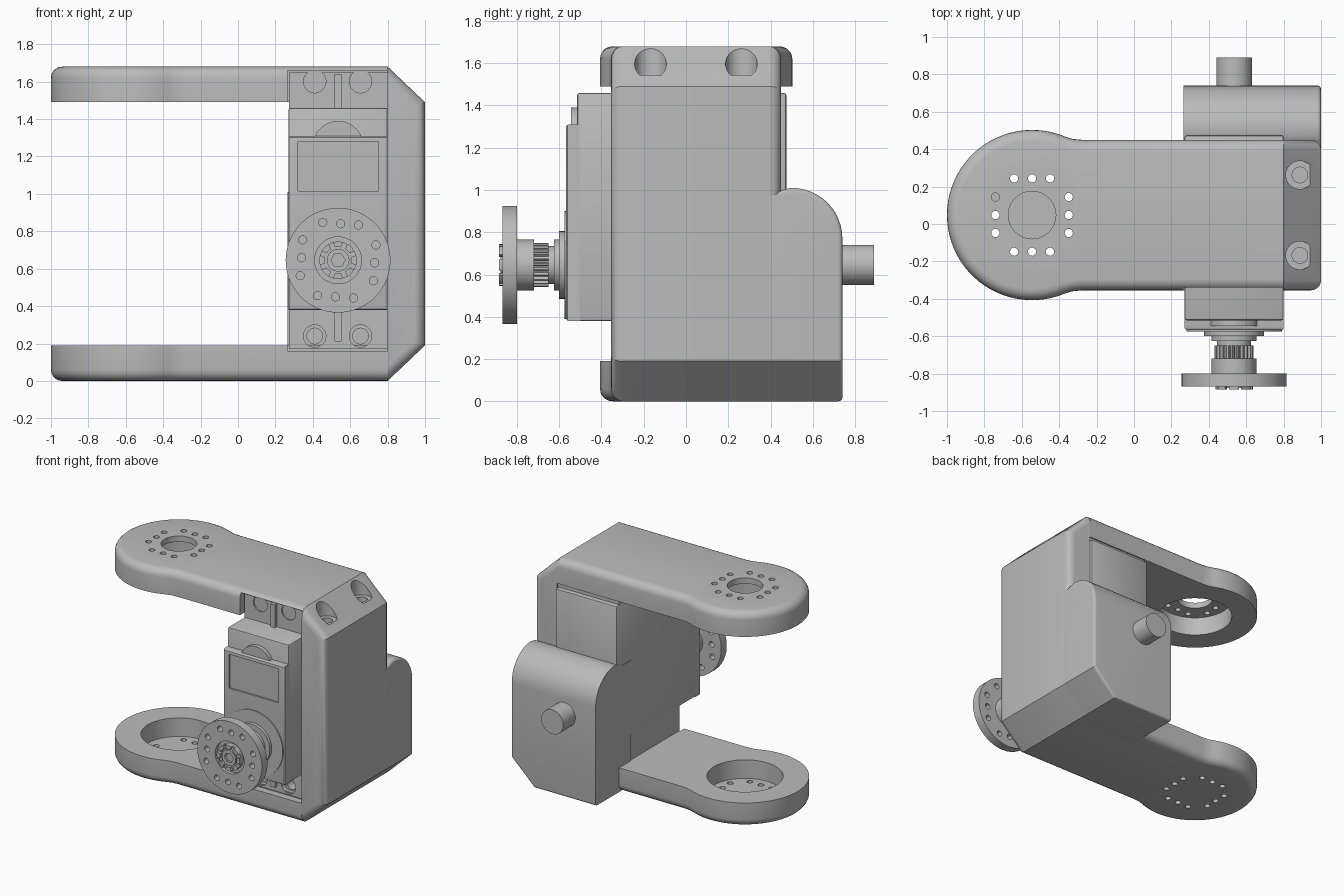
import bpy, bmesh
from math import sin, cos, pi, radians, asin

if "Cube" in bpy.data.objects:
    bpy.data.objects.remove(bpy.data.objects["Cube"])

grey = bpy.data.materials.new("plain grey")
grey.use_nodes = True
grey.diffuse_color = (0.5, 0.5, 0.5, 1)
grey.node_tree.nodes["Principled BSDF"].inputs["Base Color"].default_value = (0.5, 0.5, 0.5, 1)

AXES = {"X": lambda p, q, d: (d, p, q), "Y": lambda p, q, d: (p, d, q), "Z": lambda p, q, d: (p, q, d)}


def prisms(name, outlines, axis, lo, hi):
    """Extrude one or more 2D outlines along an axis into one object."""
    bm = bmesh.new()
    place = AXES[axis]
    for pts in outlines:
        a = [bm.verts.new(place(p, q, lo)) for p, q in pts]
        b = [bm.verts.new(place(p, q, hi)) for p, q in pts]
        bm.faces.new(a)
        bm.faces.new(b)
        for i in range(len(pts)):
            j = (i + 1) % len(pts)
            bm.faces.new((a[i], a[j], b[j], b[i]))
    bmesh.ops.recalc_face_normals(bm, faces=bm.faces)
    mesh = bpy.data.meshes.new(name)
    bm.to_mesh(mesh)
    bm.free()
    mesh.materials.append(grey)
    ob = bpy.data.objects.new(name, mesh)
    bpy.context.collection.objects.link(ob)
    return ob


def circle(cx, cy, r, n=48):
    return [(cx + r * cos(2 * pi * i / n), cy + r * sin(2 * pi * i / n)) for i in range(n)]


def rect(x0, x1, y0, y1):
    return [(x0, y0), (x1, y0), (x1, y1), (x0, y1)]


def box(name, x0, x1, y0, y1, z0, z1):
    return prisms(name, [rect(x0, x1, y0, y1)], "Z", z0, z1)


def cyl(name, axis, centre, r, lo, hi, n=48):
    return prisms(name, [circle(*centre, r, n)], axis, lo, hi)


def cut(ob, cutter):
    mod = ob.modifiers.new("cut", "BOOLEAN")
    mod.operation, mod.solver, mod.object = "DIFFERENCE", "EXACT", cutter
    bpy.context.view_layer.update()
    bpy.context.view_layer.objects.active = ob
    bpy.ops.object.modifier_apply(modifier=mod.name)
    bpy.data.objects.remove(cutter)


def bevel(ob, width, rule=lambda a, b: True, segments=5):
    """Round the sharp edges whose two end points satisfy the rule."""
    bm = bmesh.new()
    bm.from_mesh(ob.data)
    edges = [e for e in bm.edges if e.calc_face_angle(0) > radians(25)
             and rule(e.verts[0].co, e.verts[1].co)]
    bmesh.ops.bevel(bm, geom=edges, offset=width, segments=segments, profile=0.5,
                    affect="EDGES", clamp_overlap=True)
    bm.to_mesh(ob.data)
    bm.free()


def hole_ring(cx, cy, turn=0, r=0.022):
    """Twelve holes, three along each side of a square."""
    rings = []
    for k in range(4):
        t = k * pi / 2 + turn
        for s in (-0.096, 0, 0.096):
            rings.append(circle(cx + 0.196 * cos(t) - s * sin(t), cy + 0.196 * sin(t) + s * cos(t), r, 16))
    return rings


TOP, FRONT, BACK, LEFT = 1.68, -0.355, 0.45, 0.265
HUB = (-0.545, 0.048)
SHAFT = (0.535, 0.645)

# Arms: plate with a round end, pocket on the inner side
def arm(name, outer, inner, open_centre):
    a = asin(0.42 / 0.455)
    steps = 48
    arc = [(HUB[0] + 0.455 * cos(t), HUB[1] + 0.455 * sin(t))
           for t in (a + (2 * pi - 2 * a) * i / steps for i in range(steps + 1))]
    pts = [(0.8, BACK), (-0.28, BACK), (-0.33, 0.455)] + arc + [(-0.33, -0.36), (-0.28, FRONT), (0.8, FRONT)]
    ob = prisms(name, [pts], "Z", outer, inner)
    bevel(ob, 0.06, lambda p, q: abs(p.z - outer) < 1e-4 and abs(q.z - outer) < 1e-4
          and min(p.x, q.x) < 0.79)
    s = 1 if inner > outer else -1
    cut(ob, cyl("cutter", "Z", HUB, 0.27, outer + s * 0.045, inner + s * 0.1, 64))
    cut(ob, prisms("cutter", hole_ring(*HUB), "Z", outer - s * 0.1, inner + s * 0.1))
    if open_centre:
        cut(ob, cyl("cutter", "Z", HUB, 0.127, outer - s * 0.1, inner + s * 0.1))
    # Notch for the motor ears
    cut(ob, box("cutter", LEFT, 0.81, -0.5, -0.3, 0.16, 1.66))
    return ob


arm("top_arm", TOP, 1.49, True)
arm("bottom_arm", 0, 0.19, False)

# Side wall with chamfered ends and two screw pockets
wall = prisms("side_wall", [[(0.8, 0), (1, 0.19), (1, 1.49), (0.8, TOP)]], "Y", FRONT, BACK)
bevel(wall, 0.055, lambda p, q: abs(p.y - q.y) < 1e-4 and max(p.x, q.x) > 0.9)
for y in (0.262, -0.168):
    cut(wall, cyl("cutter", "Z", (0.887, y), 0.075, 1.545, 1.8))
    cut(wall, cyl("cutter", "Z", (0.887, y), 0.042, 1.45, 1.8, 32))

# Rear bulge with rounded shoulder and chamfered foot
shoulder = [(0.5 + 0.24 * cos(t), 0.77 + 0.24 * sin(t)) for t in (i * pi / 24 for i in range(13))]
bulge = prisms("rear_bulge", [[(0.3, 0), (0.74, 0)] + shoulder + [(0.45, 1.0), (0.42, 0.975), (0.3, 0.975)]],
               "X", LEFT, 1)
cut(bulge, prisms("cutter", [[(0.6, -0.19), (1.2, -0.19), (1.2, 0.38)]], "Y", 0, 1))
bevel(bulge, 0.055, lambda p, q: max(p.x, q.x) > 0.5 and min(p.y, q.y) > 0.31
      or (p.y > 0.73 and q.y > 0.73 and p.z < 0.01 and q.z < 0.01))
cyl("rear_pivot", "Y", SHAFT, 0.095, 0.7, 0.89)

# Motor body
body = box("motor_body", 0.27, 0.8, -0.515, 0.475, 0.38, 1.46)
bevel(body, 0.012, segments=2)
plate = box("motor_front_plate", 0.27, 0.8, -0.568, -0.5, 0.38, 1.31)
bevel(plate, 0.015, lambda p, q: p.y < -0.55 and q.y < -0.55, 3)
cut(plate, box("cutter", 0.32, 0.75, -0.7, -0.555, 1.015, 1.28))
cyl("motor_bump", "Y", (0.535, 1.255), 0.135, -0.545, -0.5)
cyl("output_boss", "Y", SHAFT, 0.255, -0.575, -0.55, 64)

# Mounting ears with screw holes and ribs
ears = box("motor_ears", 0.272, 0.8, -0.31, 0.44, 0.17, 1.65)
screws = [(x, z) for x in (0.41, 0.655) for z in (0.24, 1.6)]
cut(ears, prisms("cutter", [circle(*c, 0.06, 32) for c in screws], "Y", -0.5, -0.27))
cut(ears, prisms("cutter", [circle(*c, 0.042, 32) for c in screws], "Y", -0.5, -0.2))
for name, z0, z1 in (("lower_rib", 0.21, 0.39), ("upper_rib", 1.45, 1.64)):
    box(name, 0.517, 0.553, -0.335, -0.3, z0, z1)

# Output shaft: stacked collars and a splined sleeve
for name, r, y0, y1 in (("flange", 0.16, -0.6, -0.56), ("collar", 0.12, -0.625, -0.59),
                        ("shaft", 0.09, -0.75, -0.6), ("horn_base", 0.12, -0.81, -0.72)):
    cyl(name, "Y", SHAFT, r, y0, y1)
teeth = 24
spline = []
for i in range(teeth * 4):
    t, r = 2 * pi * i / (teeth * 4), 0.105 if i % 4 < 2 else 0.088
    spline.append((SHAFT[0] + r * cos(t), SHAFT[1] + r * sin(t)))
prisms("spline", [spline], "Y", -0.73, -0.65)

# Horn disc with hole ring and a notched hub
horn = cyl("horn_disc", "Y", SHAFT, 0.28, -0.868, -0.8, 72)
cut(horn, prisms("cutter", hole_ring(*SHAFT, radians(-4)), "Y", -1, -0.7))
cut(horn, cyl("cutter", "Y", SHAFT, 0.125, -1, -0.84))
hub = cyl("horn_hub", "Y", SHAFT, 0.1, -0.885, -0.83)
cut(hub, cyl("cutter", "Y", SHAFT, 0.072, -1, -0.86))
for k in range(4):
    c, s = cos(k * pi / 4 + pi / 8), sin(k * pi / 4 + pi / 8)
    slot = [(SHAFT[0] + u * c - v * s, SHAFT[1] + u * s + v * c)
            for u, v in rect(-0.2, 0.2, -0.012, 0.012)]
    cut(hub, prisms("cutter", [slot], "Y", -1, -0.865))
screw = cyl("horn_screw", "Y", SHAFT, 0.06, -0.878, -0.85)
cut(screw, cyl("cutter", "Y", SHAFT, 0.038, -1, -0.86, 6))

# Smooth rounded surfaces, keep real edges crisp
bpy.ops.object.select_all(action="DESELECT")
for ob in bpy.context.collection.objects:
    if ob.type == "MESH":
        ob.select_set(True)
        bpy.context.view_layer.objects.active = ob
bpy.ops.object.shade_smooth_by_angle(angle=radians(30))
